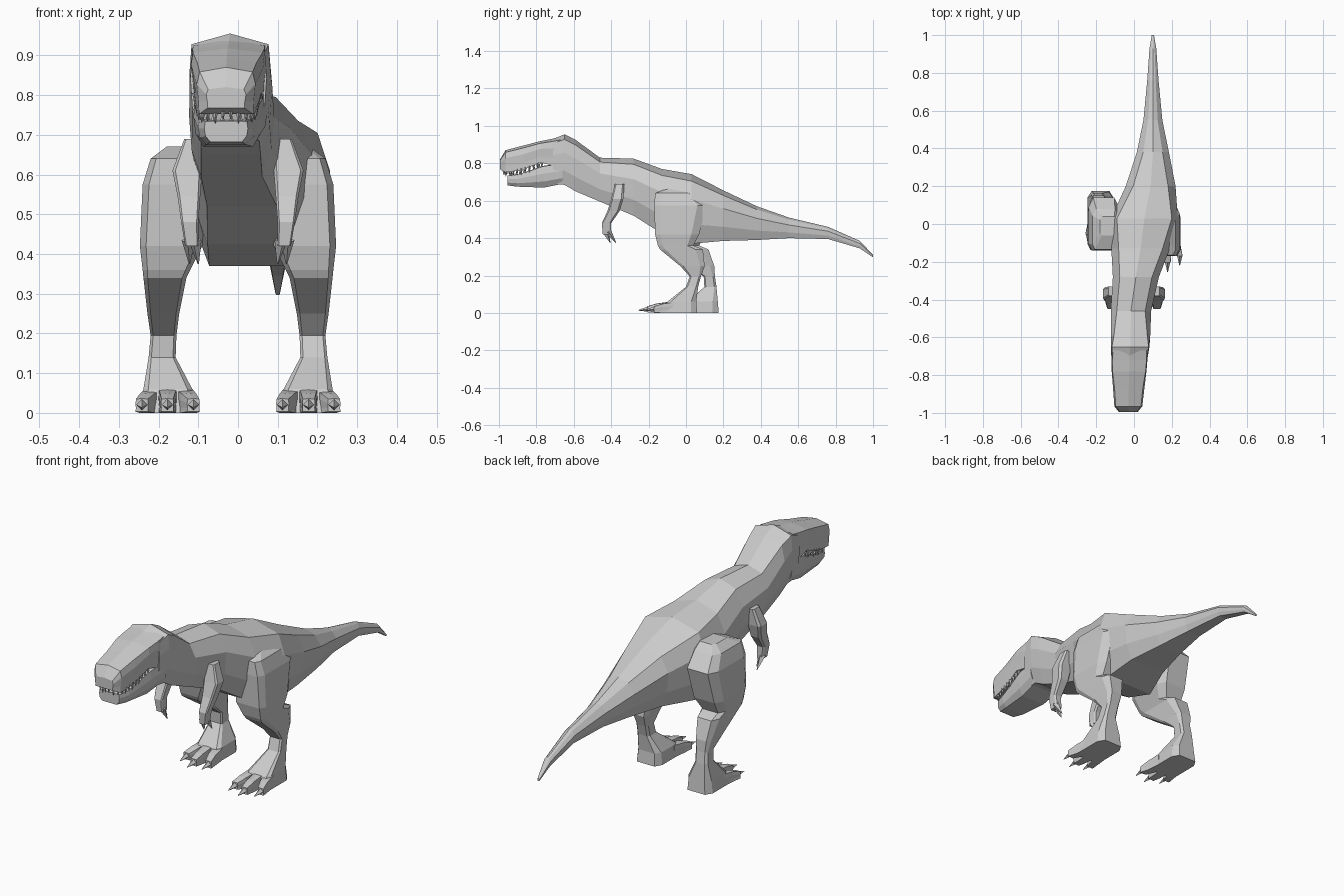
import bpy
import bmesh
from mathutils import Vector, Matrix

if "Cube" in bpy.data.objects:
    bpy.data.objects.remove(bpy.data.objects["Cube"])


def finish(name, bm):
    bmesh.ops.recalc_face_normals(bm, faces=bm.faces[:])
    mesh = bpy.data.meshes.new(name)
    bm.to_mesh(mesh)
    bm.free()
    obj = bpy.data.objects.new(name, mesh)
    bpy.context.collection.objects.link(obj)
    return obj


def loft(bm, rings):
    """Skin a list of equal-sized rings and cap both ends."""
    loops = [[bm.verts.new(p) for p in ring] for ring in rings]
    n = len(loops[0])
    for a, b in zip(loops, loops[1:]):
        for i in range(n):
            j = (i + 1) % n
            bm.faces.new((a[i], a[j], b[j], b[i]))
    bm.faces.new(loops[0])
    bm.faces.new(loops[-1])


def trunk_ring(y, cx, w, top, bottom, k, drop=.1, base=.72):
    """Ridged section across y; k is the width of the upper shoulder."""
    h = top - bottom
    half = [(k, drop), (1, .36), (.94, .72), (base, 1)]
    pts = [(0, 0)] + half + [(-u, v) for u, v in reversed(half)]
    return [(cx + u * w, y, top - v * h) for u, v in pts]


def column_ring(z, front, back, inner, outer, side, shift):
    """Horizontal rectangle with chamfered corners, for limbs."""
    cx, cy = (inner + outer) / 2, (front + back) / 2
    hx, hy = (outer - inner) / 2, (back - front) / 2
    pts = [(1, .65), (.7, 1), (-.7, 1), (-1, .65),
           (-1, -.75), (-.8, -1), (.8, -1), (1, -.75)]
    return [(side * (cx + u * hx), cy + v * hy + shift(z), z) for u, v in pts]


def spike(bm, start, end, radius):
    """Four-sided claw or tooth."""
    start, end = Vector(start), Vector(end)
    d = end - start
    rot = d.to_track_quat('Z', 'Y').to_matrix().to_4x4()
    bmesh.ops.create_cone(bm, cap_ends=True, segments=4, radius1=radius,
                          radius2=radius * .1, depth=d.length,
                          matrix=Matrix.Translation((start + end) / 2) @ rot)


# Neck, torso and tail
body_rows = [
    (-.71, -.024, .096, .93, .69, .95), (-.65, -.02, .102, .955, .685, .95),
    (-.59, -.018, .104, .925, .65, .85), (-.46, -.016, .107, .83, .595, .7),
    (-.28, .01, .122, .825, .52, .7), (-.13, .035, .155, .77, .425, .75),
    (.03, .055, .177, .742, .37, .82), (.2, .088, .132, .655, .385, .7),
    (.38, .10, .085, .57, .39, .6), (.55, .10, .05, .51, .4, .5),
    (.76, .10, .03, .46, .395, .5), (.93, .10, .018, .385, .345, .5),
    (1.0, .10, .006, .31, .297, .5)]
bm = bmesh.new()
loft(bm, [trunk_ring(*r) for r in body_rows])
finish("body", bm)

# Skull above the mouth
skull_rows = [
    (-.995, -.03, .05, .82, .768, .9), (-.965, -.03, .074, .87, .752, .9),
    (-.87, -.028, .083, .895, .765, .9), (-.78, -.026, .092, .918, .805, .95),
    (-.72, -.024, .095, .93, .79, .95), (-.67, -.022, .094, .942, .77, .95)]
bm = bmesh.new()
loft(bm, [trunk_ring(*r, base=.92) for r in skull_rows])
finish("upper_head", bm)

# Lower jaw
jaw_rows = [
    (-.955, -.03, .055, .735, .682, .95), (-.90, -.03, .07, .74, .675, .95),
    (-.76, -.025, .087, .787, .67, .95), (-.66, -.02, .094, .80, .69, .95)]
bm = bmesh.new()
loft(bm, [trunk_ring(*r, drop=.02) for r in jaw_rows])
finish("lower_jaw", bm)


# Rows of teeth following the lips
def teeth(name, path, count, length):
    bm = bmesh.new()
    pts = [Vector(p) for p in path]
    for side in (1, -1):
        for a, b, n in zip(pts, pts[1:], count):
            for i in range(n):
                p = a.lerp(b, (i + .5) / n)
                x = -.028 + side * p.x
                size = length * (1 if i % 2 else .8)
                spike(bm, (x, p.y, p.z), (x, p.y, p.z + size), .008)
    finish(name, bm)


teeth("upper_teeth", [(0, -.978, .768), (.058, -.955, .762),
                      (.073, -.87, .775), (.08, -.76, .808)], (3, 4, 5), -.036)
teeth("lower_teeth", [(0, -.94, .728), (.045, -.93, .728),
                      (.06, -.88, .738), (.075, -.77, .775)], (2, 3, 4), .03)

# Legs: thigh, shin, ankle and foot in one skin
leg_rows = [
    (.67, -.09, .01, .09, .18), (.64, -.165, .05, .08, .22),
    (.575, -.17, .11, .08, .24), (.42, -.165, .07, .09, .247),
    (.36, -.15, .04, .12, .24), (.34, -.14, .09, .13, .238),
    (.25, -.03, .10, .148, .228), (.195, .02, .08, .155, .22),
    (.14, 0, .065, .157, .225), (.06, -.10, .055, .115, .238),
    (0, -.13, .06, .11, .245)]
arm_rows = [
    (.69, -.38, -.33, .09, .135), (.61, -.40, -.335, .09, .165),
    (.545, -.42, -.355, .095, .152), (.48, -.45, -.40, .10, .143),
    (.42, -.445, -.40, .10, .133)]


def stance(side):
    """The right leg stands further back toward the foot."""
    if side > 0:
        return lambda z: 0
    return lambda z: .03 + .085 * min(1, max(0, (.3 - z) / .2))


for side, label in ((1, "left"), (-1, "right")):
    shift = stance(side)
    bm = bmesh.new()
    loft(bm, [column_ring(*r, side, shift) for r in leg_rows])
    finish(label + "_leg", bm)

    # Three splayed toes with claws
    for toe, x0, x1, reach in (("inner", .135, .112, 0), ("middle", .177, .178, -.02),
                               ("outer", .215, .242, .015)):
        y = shift(0) + reach
        bm = bmesh.new()
        loft(bm, [trunk_ring(yy + y, side * x, w, top, low, .92, .03, 1)
                  for yy, x, w, top, low in (
                      (-.07, x0, .024, .06, 0), (-.14, (x0 + x1) / 2, .02, .05, 0),
                      (-.185, x1, .016, .036, .003))])
        spike(bm, (side * x1, y - .18, .021), (side * x1, y - .235, .014), .015)
        finish(f"{label}_{toe}_toe", bm)

    # Small arm with two clawed fingers
    bm = bmesh.new()
    loft(bm, [column_ring(*r, side, lambda z: 0) for r in arm_rows])
    spike(bm, (side * .108, -.43, .435), (side * .10, -.405, .375), .017)
    spike(bm, (side * .125, -.415, .435), (side * .122, -.375, .375), .017)
    finish(label + "_arm", bm)
